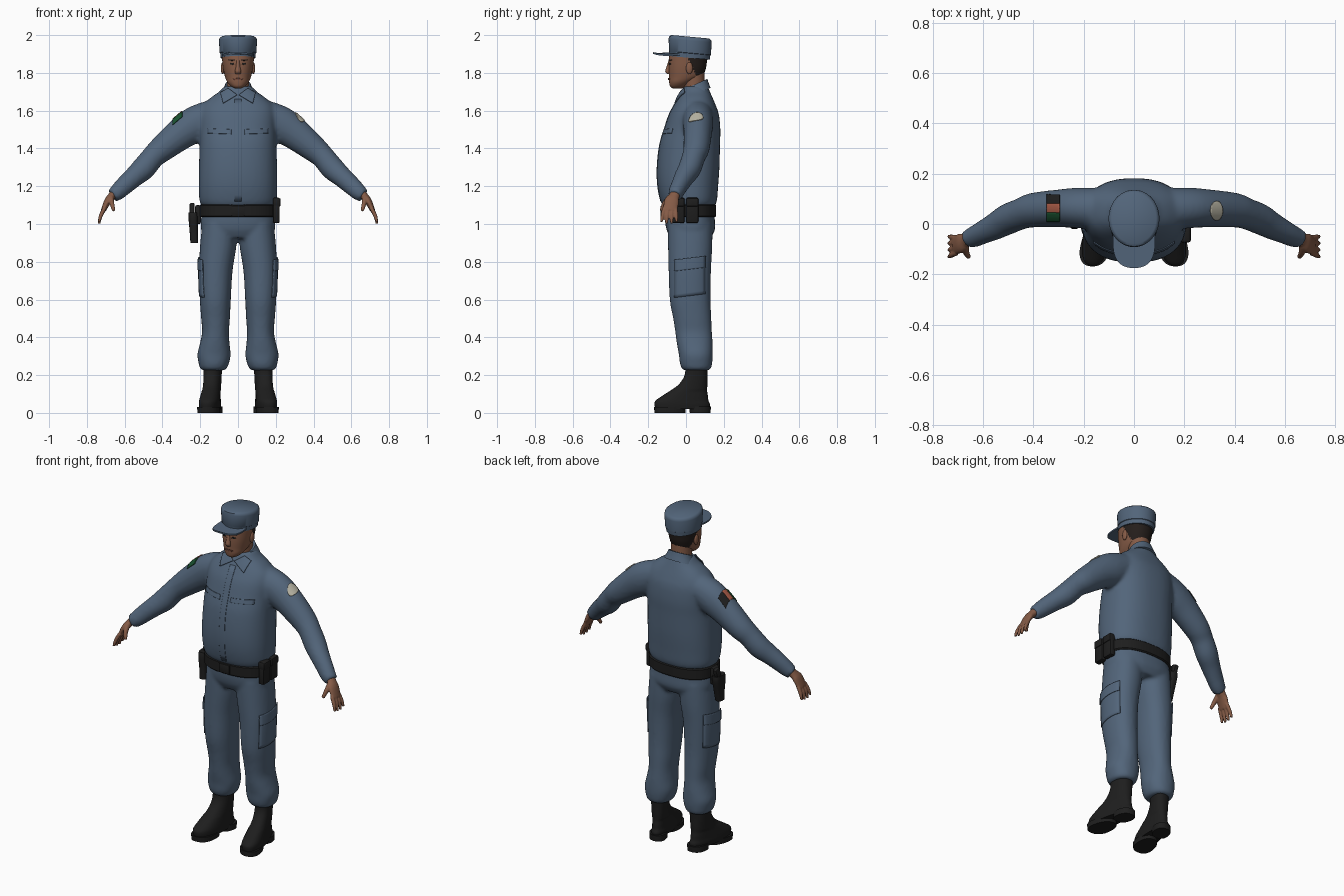
import bpy, bmesh, math
from mathutils import Vector
from mathutils.bvhtree import BVHTree

if "Cube" in bpy.data.objects:
    bpy.data.objects.remove(bpy.data.objects["Cube"])


def material(name, r, g, b):
    m = bpy.data.materials.new(name)
    m.diffuse_color = (r, g, b, 1)
    m.use_nodes = True
    m.node_tree.nodes["Principled BSDF"].inputs["Base Color"].default_value = m.diffuse_color
    return m


BLUE = material("uniform blue", 0.085, 0.13, 0.195)
SKIN = material("skin", 0.235, 0.105, 0.062)
BLACK = material("black leather", 0.013, 0.013, 0.013)
HAIR = material("dark hair", 0.018, 0.013, 0.011)
CREAM = material("cream patch", 0.48, 0.46, 0.37)
RED = material("red stripe", 0.38, 0.10, 0.06)
GREEN = material("green stripe", 0.01, 0.085, 0.03)
LIP = material("lip", 0.17, 0.065, 0.042)


def spline(pts, sub):
    """Catmull-Rom interpolation of stations."""
    out = []
    for i in range(len(pts) - 1):
        p0, p1, p2, p3 = (pts[max(0, min(len(pts) - 1, i + k))] for k in (-1, 0, 1, 2))
        for s in range(sub):
            t = s / sub
            out.append([0.5 * (2 * b + (c - a) * t + (2 * a - 5 * b + 4 * c - d) * t * t
                               + (3 * b - a - 3 * c + d) * t ** 3)
                        for a, b, c, d in zip(p0, p1, p2, p3)])
    return out + [list(pts[-1])]


def loft(bm, stations, side=1, follow=False, power=2.0, n=32, sub=4):
    """Skin rings (x, y, z, radius a, radius b): level, or square to the path."""
    st = spline(stations, sub)
    cs = [Vector((s[0] * side, s[1], s[2])) for s in st]
    rings = []
    for i, s in enumerate(st):
        if follow:
            t = (cs[min(i + 1, len(cs) - 1)] - cs[max(i - 1, 0)]).normalized()
            u = Vector((0, 1, 0))
            u = (u - t * u.dot(t)).normalized()
        else:
            t, u = Vector((0, 0, 1)), Vector((1, 0, 0))
        v = t.cross(u)
        ring = []
        for k in range(n):
            c, q = math.cos(2 * math.pi * k / n), math.sin(2 * math.pi * k / n)
            c = math.copysign(abs(c) ** (2 / power), c)
            q = math.copysign(abs(q) ** (2 / power), q)
            ring.append(bm.verts.new(cs[i] + u * s[3] * c + v * s[4] * q))
        rings.append(ring)
    for r0, r1 in zip(rings, rings[1:]):
        for k in range(n):
            bm.faces.new((r0[k], r0[(k + 1) % n], r1[(k + 1) % n], r1[k]))
    bm.faces.new(rings[0])
    bm.faces.new(rings[-1])
    return [v for r in rings for v in r]


def finish(name, bm, *mats, remesh=0.0, smooth=5):
    bmesh.ops.recalc_face_normals(bm, faces=bm.faces)
    me = bpy.data.meshes.new(name)
    bm.to_mesh(me)
    bm.free()
    for m in mats:
        me.materials.append(m)
    for p in me.polygons:
        p.use_smooth = True
    me.set_sharp_from_angle(angle=math.radians(42))
    ob = bpy.data.objects.new(name, me)
    bpy.context.collection.objects.link(ob)
    if remesh:
        r = ob.modifiers.new("blend", 'REMESH')
        r.mode, r.voxel_size, r.use_smooth_shade = 'VOXEL', remesh, True
        s = ob.modifiers.new("relax", 'SMOOTH')
        s.factor, s.iterations = 0.5, smooth
    return ob


def box(name, loc, size, mat, rot=0.0, bevel=0.008):
    bm = bmesh.new()
    bmesh.ops.create_cube(bm, size=1)
    bmesh.ops.scale(bm, vec=size, verts=bm.verts)
    bmesh.ops.bevel(bm, geom=bm.edges[:], offset=bevel, segments=2, affect='EDGES', profile=0.5)
    ob = finish(name, bm, mat)
    ob.location, ob.rotation_euler = loc, (rot, 0, 0)
    return ob


def plate(name, target, corners, direction, mat, disc=False, lift=0.002, n=10):
    """Thin plate draped on the target by casting a bilinear grid along a direction."""
    bpy.context.view_layer.update()
    tree = BVHTree.FromObject(target, bpy.context.evaluated_depsgraph_get())
    d = Vector(direction)
    a, b, c, e = (Vector(p) for p in corners)
    bm = bmesh.new()
    grid = []
    for i in range(n + 1):
        row = []
        for j in range(n + 1):
            u, v = 2 * i / n - 1, 2 * j / n - 1
            if disc:
                u, v = u * math.sqrt(1 - v * v / 2), v * math.sqrt(1 - u * u / 2)
            u, v = (u + 1) / 2, (v + 1) / 2
            p = a.lerp(b, u).lerp(e.lerp(c, u), v)
            hit = tree.ray_cast(p - d * 0.6, d)
            if hit[0] is None:
                hit = tree.find_nearest(p)
            row.append(bm.verts.new(hit[0] + hit[1] * lift))
        grid.append(row)
    for i in range(n):
        for j in range(n):
            bm.faces.new((grid[i][j], grid[i + 1][j], grid[i + 1][j + 1], grid[i][j + 1]))
    ob = finish(name, bm, mat)
    m = ob.modifiers.new("thickness", 'SOLIDIFY')
    m.thickness, m.offset = 0.005, 0
    return ob


# Shirt: torso and both sleeves blended
bm = bmesh.new()
loft(bm, [(0, .015, 1.085, .175, .125), (0, .015, 1.115, .202, .147), (0, .01, 1.2, .208, .16),
          (0, .012, 1.3, .207, .165), (0, .02, 1.42, .203, .16), (0, .033, 1.5, .202, .149),
          (0, .042, 1.58, .20, .132), (0, .047, 1.63, .185, .11), (0, .05, 1.67, .143, .09),
          (0, .052, 1.70, .10, .075), (0, .052, 1.73, .072, .062)], power=2.35, n=48)
for s in (-1, 1):
    loft(bm, [(.08, .06, 1.585, .085, .08), (.16, .062, 1.56, .082, .09), (.23, .064, 1.525, .08, .096),
              (.30, .062, 1.48, .075, .086), (.40, .055, 1.40, .069, .071), (.45, .04, 1.355, .062, .062),
              (.50, .02, 1.295, .061, .063), (.55, -.008, 1.25, .054, .055), (.60, -.033, 1.205, .046, .05),
              (.635, -.05, 1.172, .042, .045), (.665, -.06, 1.15, .036, .038)], side=s, follow=True)
shirt = finish("shirt", bm, BLUE, remesh=0.011, smooth=5)

# Trousers: hips and legs blended
bm = bmesh.new()
loft(bm, [(0, .025, .925, .17, .105), (0, .025, .97, .195, .128), (0, .02, 1.03, .195, .132),
          (0, .018, 1.12, .185, .13)], power=2.4, n=48)
for s in (-1, 1):
    loft(bm, [(.095, .022, 1.0, .095, .118), (.105, .022, .88, .096, .117), (.118, .02, .75, .089, .112),
              (.12, .022, .6, .082, .108), (.119, .033, .5, .076, .101), (.119, .04, .43, .071, .097),
              (.123, .046, .37, .078, .095), (.127, .052, .31, .088, .09), (.128, .053, .265, .081, .086),
              (.13, .055, .235, .07, .077), (.13, .056, .225, .055, .06)], side=s, power=2.2)
trousers = finish("trousers", bm, BLUE, remesh=0.010, smooth=4)

# Boots with sole and heel
for s, label in ((-1, "right"), (1, "left")):
    for part, st in (
        ("boot", [(.13, -.02, .02, .05, .142), (.13, -.02, .045, .052, .147), (.13, -.021, .065, .051, .14),
                  (.13, -.005, .09, .049, .121), (.13, .012, .115, .047, .10), (.13, .037, .15, .046, .076),
                  (.13, .053, .2, .047, .06), (.13, .056, .26, .05, .06)]),
        ("sole", [(.13, -.085, 0, .052, .082), (.13, -.085, .03, .053, .084)]),
        ("heel", [(.13, .075, 0, .052, .055), (.13, .075, .035, .052, .057)])):
        bm = bmesh.new()
        for v in loft(bm, st, side=s, power=2.3, sub=4 if part == "boot" else 1):
            w = max(0.85, 1 - 1.3 * min(v.co.y, .05)) if v.co.z < .12 else 1
            v.co.x = s * (.142 + (abs(v.co.x) - .13) * w - v.co.y * 0.14)
        finish(label + "_" + part, bm, BLACK)

# Hands
for s, label in ((-1, "right"), (1, "left")):
    bm = bmesh.new()
    loft(bm, [(.645, -.05, 1.175, .026, .024), (.67, -.064, 1.145, .029, .021), (.69, -.076, 1.12, .039, .019),
              (.714, -.085, 1.07, .037, .013)], side=s, follow=True, n=20)
    for i in range(4):
        k = i - 1.5
        tip = 1.002 + (0.008, 0, 0.002, 0.02)[3 - i if i > 1 else i]
        loft(bm, [(.706, -.085 + k * .02, 1.085, .011, .011), (.726, -.088 + k * .024, 1.045, .0105, .0105),
                  (.736, -.09 + k * .027, tip, .007, .007)], side=s, follow=True, n=12)
    loft(bm, [(.672, -.085, 1.14, .017, .016), (.668, -.112, 1.11, .014, .013),
              (.657, -.132, 1.07, .009, .009)], side=s, follow=True, n=12)
    finish(label + "_hand", bm, SKIN, remesh=0.0045, smooth=2)

# Head and neck, hair chosen by region at the back
bm = bmesh.new()
loft(bm, [(0, -.045, 1.718, .018, .025), (0, -.042, 1.728, .036, .042), (0, -.028, 1.75, .056, .061),
          (0, -.003, 1.78, .069, .087), (0, .006, 1.82, .078, .098), (0, .01, 1.86, .083, .101),
          (0, .015, 1.90, .086, .102), (0, .018, 1.94, .08, .095)], power=2.15, n=64, sub=7)
head = finish("head", bm, SKIN, HAIR)
for p in head.data.polygons:
    c = p.center
    if c.z > 1.775 and c.y > .052 - (c.z - 1.79) * .45:
        p.material_index = 1
bm = bmesh.new()
loft(bm, [(0, .05, 1.64, .066, .06), (0, .045, 1.70, .058, .056), (0, .038, 1.80, .058, .06)])
finish("neck", bm, SKIN)
bm = bmesh.new()
loft(bm, [(0, -.084, 1.868, .009, .008), (0, -.091, 1.835, .011, .011), (0, -.096, 1.808, .016, .014),
          (0, -.09, 1.793, .013, .009)], n=16)
finish("nose", bm, SKIN)
for s, label in ((-1, "right"), (1, "left")):
    bm = bmesh.new()
    bmesh.ops.create_uvsphere(bm, u_segments=16, v_segments=10, radius=1)
    bmesh.ops.scale(bm, vec=(.010, .018, .032), verts=bm.verts)
    finish(label + "_ear", bm, SKIN).location = (s * .081, .018, 1.825)
    for part, x0, x1, z0, z1, m in (("brow", .014, .05, 1.864, 1.872, HAIR), ("eye", .02, .042, 1.843, 1.852, BLACK)):
        plate(label + "_" + part, head, [(s * x0, -.2, z0), (s * x1, -.2, z0), (s * x1, -.2, z1), (s * x0, -.2, z1)],
              (0, 1, 0), m, disc=True, lift=0, n=6)
plate("mouth", head, [(-.026, -.2, 1.762), (.026, -.2, 1.762), (.026, -.2, 1.772), (-.026, -.2, 1.772)],
      (0, 1, 0), LIP, disc=True, n=8)

# Cap crown and peak, tipped slightly backwards
bm = bmesh.new()
cap = loft(bm, [(0, .018, 1.888, .092, .108), (0, .02, 1.912, .094, .109), (0, .021, 1.914, .097, .111),
                (0, .022, 1.98, .101, .114), (0, .022, 1.992, .098, .111), (0, .022, 2.0, .088, .10)],
           n=56, sub=1)
for v in cap:
    v.co.z -= (v.co.y + .075) * .09
finish("cap", bm, BLUE)
bm = bmesh.new()
for v in loft(bm, [(0, -.07, 1.902, .084, .105), (0, -.07, 1.911, .084, .105)], power=2.5, n=48, sub=1):
    v.co.z -= v.co.x ** 2 * 2.2 - (v.co.y + .175) * .04
finish("cap_peak", bm, BLUE)

# Collar stand and folded points
bm = bmesh.new()
for v in loft(bm, [(0, .05, 1.685, .096, .08), (0, .05, 1.715, .078, .07), (0, .05, 1.74, .066, .063)],
              power=2.1, n=40):
    v.co.z += (v.co.y - .05) * .45
finish("collar", bm, BLUE)
for s, label in ((-1, "right"), (1, "left")):
    plate(label + "_collar_point", shirt, [(s * .004, -.1, 1.68), (s * .05, -.05, 1.715), (s * .09, -.05, 1.69),
                                           (s * .078, -.1, 1.635)], (0, 1, 0), BLUE, lift=.007)
    # Chest pocket flap, side pocket and its flap
    plate(label + "_chest_flap", shirt, [(s * .035, -.2, 1.475), (s * .16, -.2, 1.48), (s * .16, -.2, 1.505),
                                         (s * .035, -.2, 1.50)], (0, 1, 0), BLUE, lift=.0015)
    for part, z0, z1, lift in (("side_pocket", .61, .79, .002), ("side_pocket_flap", .75, .81, .006)):
        plate(label + "_" + part, trousers, [(s * .3, -.06, z0), (s * .3, .10, z0 + .02), (s * .3, .10, z1 + .02),
                                             (s * .3, -.06, z1)], (-s, 0, 0), BLUE, lift=lift)
plate("button_placket", shirt, [(-.018, -.2, 1.12), (.018, -.2, 1.12), (.018, -.2, 1.66), (-.018, -.2, 1.66)],
      (0, 1, 0), BLUE, lift=0, n=16)

# Sleeve patches
for name, y0, y1, m in (("black_stripe", .08, .115, BLACK), ("red_stripe", .046, .08, RED),
                        ("green_stripe", .012, .046, GREEN)):
    plate(name, shirt, [(-.345, y0, 1.7), (-.295, y0, 1.7), (-.295, y1, 1.7), (-.345, y1, 1.7)], (0, 0, -1), m)
plate("sleeve_badge", shirt, [(.303, .016, 1.7), (.351, .016, 1.7), (.351, .09, 1.7), (.303, .09, 1.7)],
      (0, 0, -1), CREAM, disc=True)

# Belt with buckle, pouches and holster
bm = bmesh.new()
loft(bm, [(0, .016, 1.036, .197, .138), (0, .016, 1.042, .203, .144), (0, .016, 1.098, .203, .144),
          (0, .016, 1.104, .197, .138)], power=2.4, n=56, sub=1)
finish("belt", bm, BLACK)
box("buckle", (0, -.129, 1.07), (.07, .012, .055), BLACK, bevel=.004)
for i, y in enumerate((.033, -.04)):
    box("pouch_%d" % (i + 1), (.203, y, 1.072), (.036, .064, .135), BLACK)
    box("pouch_lid_%d" % (i + 1), (.205, y, 1.115), (.042, .066, .045), BLACK)
bm = bmesh.new()
loft(bm, [(-.232, .01, .90, .02, .026), (-.234, .018, .96, .022, .034), (-.237, .025, 1.03, .025, .045),
          (-.237, .028, 1.06, .024, .042)], power=3, n=24)
finish("holster", bm, BLACK)
box("holster_loop", (-.212, .025, 1.05), (.03, .06, .10), BLACK)
box("pistol_grip", (-.243, .048, 1.07), (.026, .038, .08), BLACK, rot=-.35)
